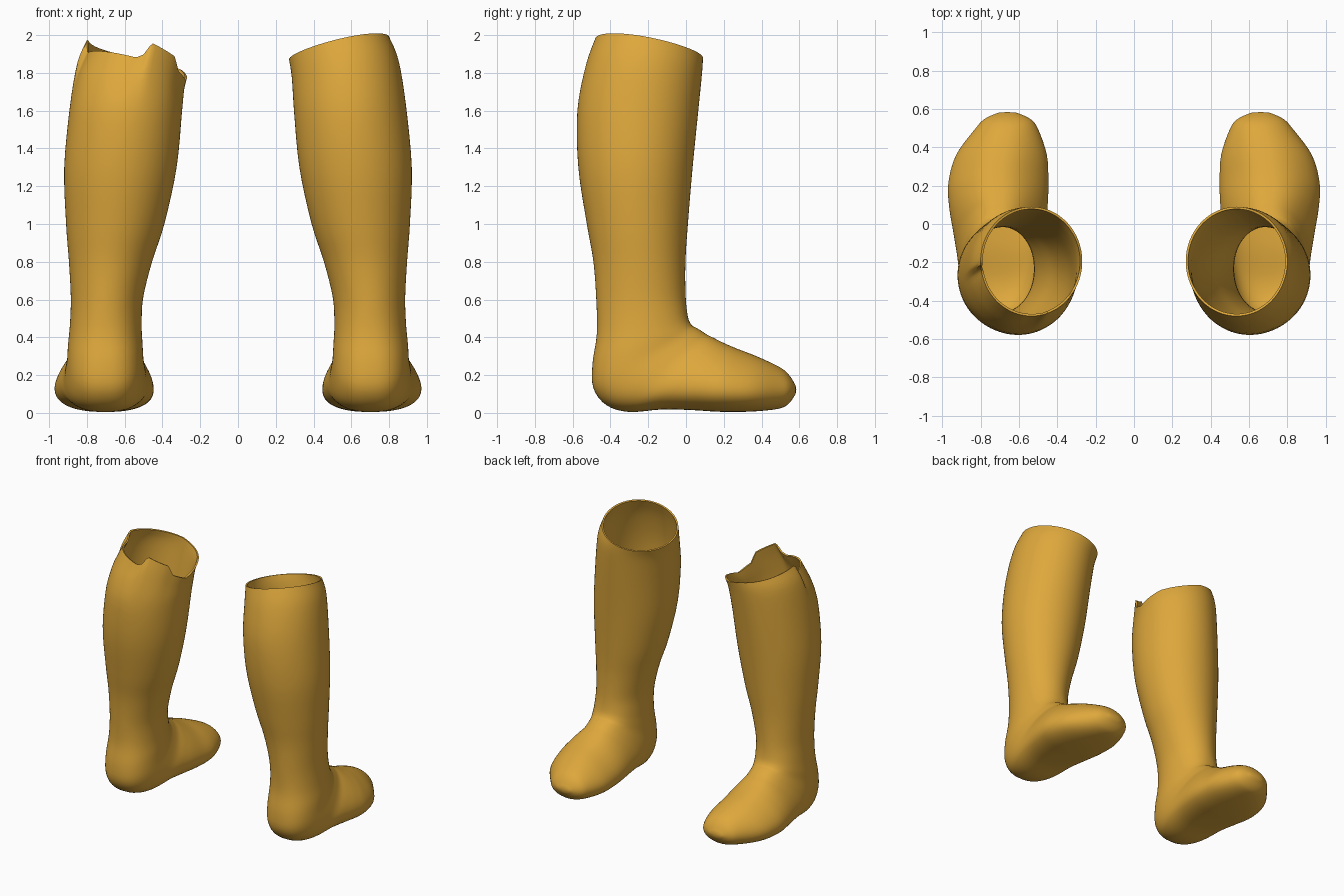
import bpy, bmesh, math

if "Cube" in bpy.data.objects:
    bpy.data.objects.remove(bpy.data.objects["Cube"])

SEG, STEPS = 96, 4

mat = bpy.data.materials.new("ochre rubber")
mat.diffuse_color = (0.73, 0.39, 0.045, 1)
mat.use_nodes = True
mat.node_tree.nodes["Principled BSDF"].inputs["Base Color"].default_value = mat.diffuse_color

# Leg sections: front (y, z), back (y, z), inner x, outer x
LEG = [
    (.09, 1.88, -.48, 1.98, .27, .80),
    (.085, 1.80, -.53, 1.84, .285, .85),
    (.065, 1.60, -.575, 1.60, .298, .89),
    (.035, 1.30, -.57, 1.30, .325, .92),
    (.01, 1.00, -.525, 1.00, .39, .91),
    (-.003, .80, -.49, .80, .455, .895),
    (-.002, .62, -.475, .60, .502, .885),
]
# Foot sections fan around the instep: top (y, z), sole (y, z), inner x, outer x
FOOT = [
    (.01, .51, -.472, .42, .51, .89),
    (.03, .465, -.495, .26, .505, .90),
    (.055, .45, -.49, .13, .50, .905),
    (.08, .435, -.42, .04, .49, .915),
    (.11, .415, -.30, .005, .48, .925),
    (.15, .395, -.13, .018, .465, .945),
    (.20, .37, .03, .015, .45, .965),
    (.27, .34, .18, .006, .445, .97),
    (.38, .297, .345, .007, .453, .93),
    (.50, .24, .49, .022, .50, .83),
    (.55, .195, .545, .05, .54, .78),
    (.58, .145, .58, .10, .61, .71),
]

# Torn mouth: (angle around rim, drop in height)
TEAR = [(0, 0), (1.62, .015), (1.72, .09), (3.12, .10), (3.27, .075), (3.45, 0),
        (4.02, .03), (4.1, .10), (4.5, .14), (5.2, .05), (6.3, 0)]


def tear(a):
    for (a0, d0), (a1, d1) in zip(TEAR, TEAR[1:]):
        if a0 <= a <= a1:
            return d0 + (d1 - d0) * (a - a0) / (a1 - a0)
    return 0


def smooth_rows(rows):
    """Catmull-Rom blend between the listed sections."""
    out = []
    for i in range(len(rows) - 1):
        quad = [rows[max(i - 1, 0)], rows[i], rows[i + 1], rows[min(i + 2, len(rows) - 1)]]
        for s in range(STEPS):
            t = s / STEPS
            out.append([.5 * (2 * b + (c - a) * t + (2 * a - 5 * b + 4 * c - d) * t * t
                              + (3 * b - a - 3 * c + d) * t ** 3) for a, b, c, d in zip(*quad)])
    return out + [rows[-1]]


def section_point(row, a):
    yf, zf, yb, zb, xi, xo = row
    # foot sections are boxier and bulge toward the sole, fading out at the toe
    foot = min(1, max(0, (.6 - zf) / .15))
    t = min(1, max(0, yf / .58))
    egg = .3 * foot * math.sin(math.pi * t)
    rnd = 1 - .18 * foot * (1 - t ** 3)
    c, s = math.cos(a), math.sin(a)
    side = math.copysign(abs(s) ** rnd, s) * (1 - egg * c) / (1 + .6 * egg * egg)
    x = (xi + xo) / 2 + (xo - xi) / 2 * side
    y = (yf + yb) / 2 + (yf - yb) / 2 * c
    z = (zf + zb) / 2 + (zf - zb) / 2 * c
    # mouth slopes down toward the inner side
    z += .055 * s * max(0, (z - 1.4) / .5)
    return x, y, z


def make_boot(name, sign, torn):
    bm = bmesh.new()
    loops = []
    for row in smooth_rows(LEG + FOOT):
        loop = []
        for k in range(SEG):
            a = 2 * math.pi * k / SEG
            x, y, z = section_point(row, a)
            if torn and z > 1.6:
                z -= tear(a) * min(1, (z - 1.6) / .32)
            loop.append(bm.verts.new((sign * x, y, z)))
        loops.append(loop)
    for l0, l1 in zip(loops, loops[1:]):
        for k in range(SEG):
            n = (k + 1) % SEG
            bm.faces.new((l0[k], l0[n], l1[n], l1[k]))
    # toe tip
    tip = bm.verts.new((sign * .66, .584, .122))
    caps = [bm.faces.new((loops[-1][k], loops[-1][(k + 1) % SEG], tip)) for k in range(SEG)]
    bmesh.ops.recalc_face_normals(bm, faces=bm.faces[:])
    bm.normal_update()
    if sum(f.normal.y for f in caps) < 0:
        bmesh.ops.reverse_faces(bm, faces=bm.faces[:])
    me = bpy.data.meshes.new(name)
    bm.to_mesh(me)
    bm.free()
    me.materials.append(mat)
    ob = bpy.data.objects.new(name, me)
    bpy.context.collection.objects.link(ob)
    # thin hollow wall
    wall = ob.modifiers.new("wall", 'SOLIDIFY')
    wall.thickness = .012
    wall.offset = -1
    bpy.ops.object.select_all(action='DESELECT')
    ob.select_set(True)
    bpy.context.view_layer.objects.active = ob
    bpy.ops.object.modifier_apply(modifier="wall")
    bpy.ops.object.shade_smooth_by_angle(angle=math.radians(50))


make_boot("right_boot", 1, False)
make_boot("left_boot", -1, True)
